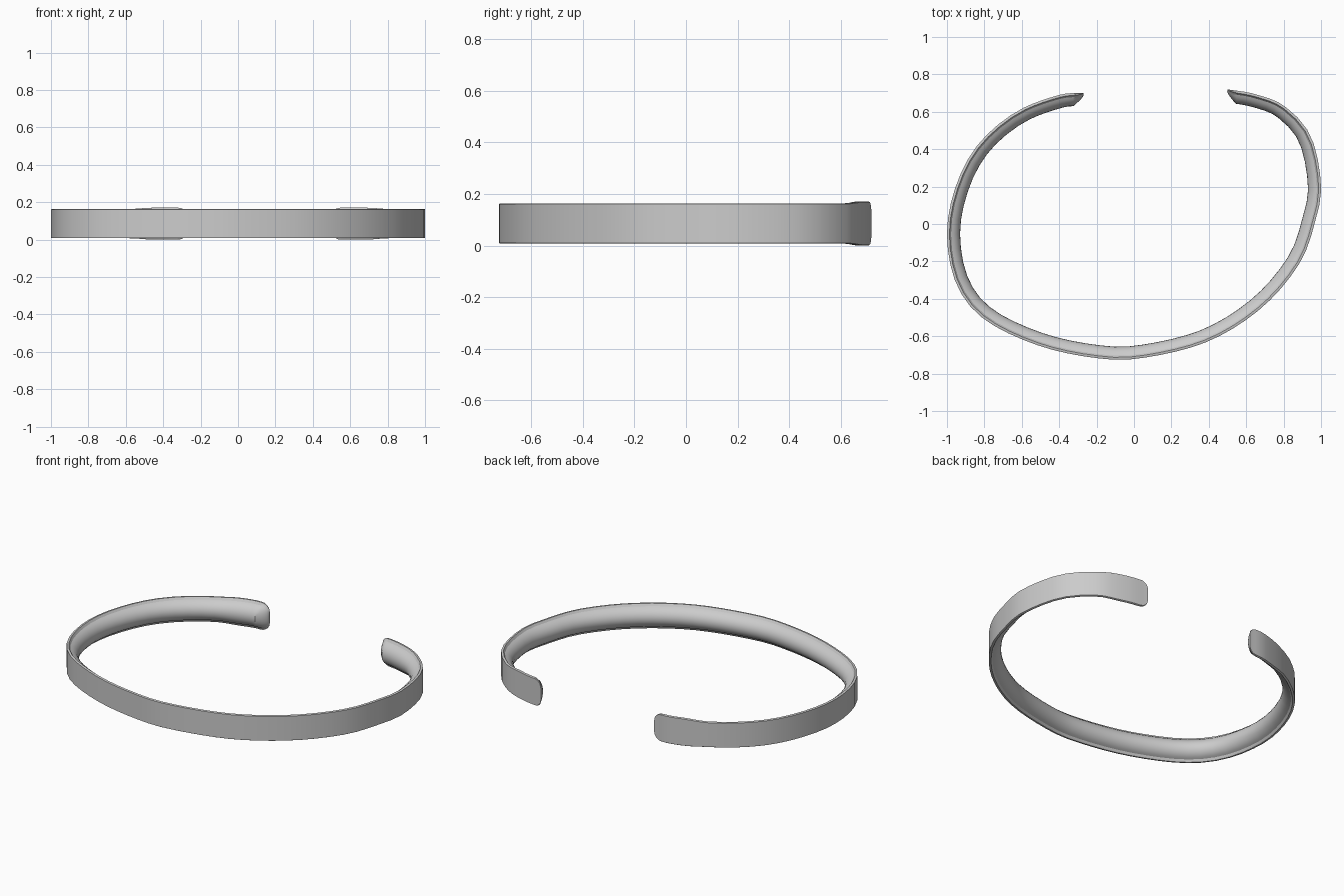
import bpy, bmesh, math
from mathutils import Vector

if "Cube" in bpy.data.objects:
    bpy.data.objects.remove(bpy.data.objects["Cube"])

# Outer outline of the cuff seen from above, tip to tip
PATH = [(-.27, .70), (-.40, .69), (-.63, .60), (-.83, .43), (-.95, .21), (-1.0, -.05),
        (-.95, -.32), (-.80, -.51), (-.51, -.65), (-.20, -.717), (.04, -.717), (.39, -.63),
        (.68, -.45), (.885, -.21), (.97, .02), (1.0, .21), (.945, .47), (.805, .63),
        (.645, .695), (.50, .72)]
# Upper half of the cross-section: (inward depth, share of half height)
HALF = [(0, .97), (.004, 1), (.013, 1), (.022, .82), (.036, .74), (.050, .60),
        (.061, .42), (.068, .21)]
SECTION = HALF + [(.070, 0)] + [(d, -v) for d, v in reversed(HALF)]
MID, HALF_H, BULGE, CORNER, TAPER = .0855, .078, .0075, .05, .055


def dense_path(points, steps=24):
    """Smooth curve through the points."""
    p = [Vector(q) for q in points]
    p = [2 * p[0] - p[1]] + p + [2 * p[-1] - p[-2]]
    out = []
    for i in range(1, len(p) - 2):
        a, b, c, d = p[i - 1:i + 3]
        for k in range(steps):
            t = k / steps
            out.append(.5 * (2 * b + (c - a) * t + (2 * a - 5 * b + 4 * c - d) * t * t
                             + (3 * b - a - 3 * c + d) * t ** 3))
    return out + [p[-2]]


curve = dense_path(PATH)
lengths = [0]
for a, b in zip(curve, curve[1:]):
    lengths.append(lengths[-1] + (b - a).length)
total = lengths[-1]


def at(s):
    """Position and inward direction at a distance along the path."""
    i = max(k for k in range(len(curve) - 1) if lengths[k] <= s + 1e-9)
    f = (s - lengths[i]) / (lengths[i + 1] - lengths[i])
    lo, hi = max(i - 4, 0), min(i + 5, len(curve) - 1)
    t = (curve[hi] - curve[lo]).normalized()
    return curve[i].lerp(curve[i + 1], f), Vector((-t.y, t.x))


# Stations: close together at the rounded tips, even in between
tip = [0, .003, .008, .016, .026, .038, .055, .09, .13, .18, .23, .28, .33]
n = 50
stations = tip + [.33 + (total - .66) * k / n for k in range(1, n)] + [total - s for s in reversed(tip)]

# Cuff band: sweep the section, rounding and thinning it at both tips
bm = bmesh.new()
rings = []
for s in stations:
    pos, inward = at(s)
    e = min(s, total - s)
    h = HALF_H
    if e < .33:
        h += BULGE * min(1, (1 - math.cos(math.pi * (.33 - e) / .15)) / 2 if e > .18 else 1)
    if e < CORNER:
        h -= CORNER - math.sqrt(CORNER ** 2 - (CORNER - e) ** 2)
    thin = min(1, .15 + .85 * (e / TAPER) ** .75)
    ring = []
    for d, v in SECTION:
        q = pos + inward * d * thin
        ring.append(bm.verts.new((q.x, q.y, MID + v * h)))
    rings.append(ring)
m = len(SECTION)
for r0, r1 in zip(rings, rings[1:]):
    for j in range(m):
        k = (j + 1) % m
        bm.faces.new((r0[j], r0[k], r1[k], r1[j]))
bm.faces.new(rings[0])
bm.faces.new(rings[-1])
bmesh.ops.recalc_face_normals(bm, faces=bm.faces)
mesh = bpy.data.meshes.new("cuff_band")
bm.to_mesh(mesh)
bm.free()

metal = bpy.data.materials.new("light grey metal")
metal.diffuse_color = (.6, .6, .6, 1)
metal.use_nodes = True
metal.node_tree.nodes["Principled BSDF"].inputs["Base Color"].default_value = metal.diffuse_color
mesh.materials.append(metal)
cuff = bpy.data.objects.new("cuff_band", mesh)
bpy.context.collection.objects.link(cuff)
bpy.context.view_layer.objects.active = cuff
cuff.select_set(True)
bpy.ops.object.shade_smooth_by_angle(angle=math.radians(32))
